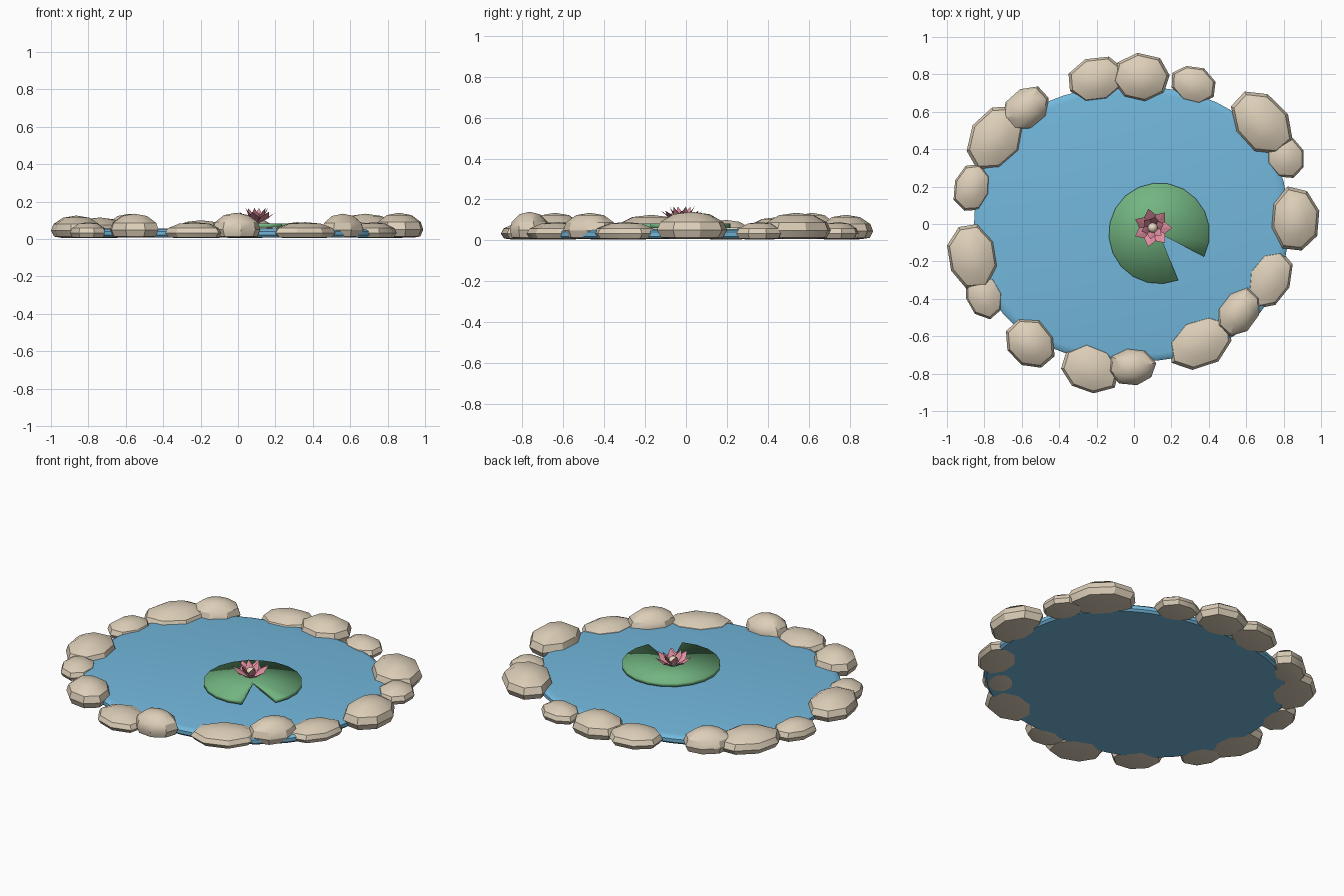
import bpy, bmesh, math, random
from mathutils import Vector, Matrix

random.seed(4)
cube = bpy.data.objects.get("Cube")
if cube:
    bpy.data.objects.remove(cube, do_unlink=True)


def material(name, rgb):
    mat = bpy.data.materials.new(name)
    mat.use_nodes = True
    mat.diffuse_color = (*rgb, 1)
    mat.node_tree.nodes["Principled BSDF"].inputs["Base Color"].default_value = (*rgb, 1)
    return mat


STONE = material("sandy stone", (0.72, 0.62, 0.48))
WATER = material("pond water", (0.17, 0.48, 0.72))
LEAF = material("leaf green", (0.17, 0.46, 0.22))
PINK = material("petal pink", (0.75, 0.27, 0.35))
CREAM = material("flower cream", (0.80, 0.69, 0.53))


def finish(name, bm, mat, smooth_angle=None, recalc=True):
    """Turn a bmesh into a shaded object with one material."""
    if recalc:
        bmesh.ops.recalc_face_normals(bm, faces=bm.faces)
    mesh = bpy.data.meshes.new(name)
    bm.to_mesh(mesh)
    bm.free()
    mesh.materials.append(mat)
    obj = bpy.data.objects.new(name, mesh)
    bpy.context.collection.objects.link(obj)
    if smooth_angle:
        bpy.ops.object.select_all(action="DESELECT")
        obj.select_set(True)
        bpy.context.view_layer.objects.active = obj
        bpy.ops.object.shade_smooth_by_angle(angle=math.radians(smooth_angle))
    return obj


def loft(bm, rings, bottom=True, top=True):
    """Join rings of points with quads and close the ends."""
    loops = [[bm.verts.new(p) for p in ring] for ring in rings]
    n = len(loops[0])
    for low, high in zip(loops, loops[1:]):
        for i in range(n):
            j = (i + 1) % n
            bm.faces.new((low[i], low[j], high[j], high[i]))
    if bottom:
        bm.faces.new(loops[0][::-1])
    if top:
        bm.faces.new(loops[-1])
    return loops


# Pond water: a squarish oval slab with a softened upper edge
def oval(scale, z, sides=48, power=2 / 2.3):
    ring = []
    for i in range(sides):
        a = math.tau * i / sides
        c, s = math.cos(a), math.sin(a)
        ring.append((-0.015 + scale * 0.84 * math.copysign(abs(c) ** power, c),
                     scale * 0.735 * math.copysign(abs(s) ** power, s), z))
    return ring


bm = bmesh.new()
loft(bm, [oval(0.985, 0.008), oval(1, 0.02), oval(1, 0.04), oval(0.985, 0.05), oval(0.95, 0.055)])
finish("pond_water", bm, WATER, 40)

# Rim stones: x, y, half length along the rim, half depth, height
STONES = [
    (-.20, .77, .16, .12, .10), (.04, .78, .155, .13, .125), (.315, .745, .125, .10, .09),
    (.68, .54, .195, .14, .135), (.81, .36, .12, .10, .09), (.86, .025, .175, .135, .14),
    (.725, -.295, .165, .115, .09), (.56, -.47, .14, .105, .135), (.36, -.63, .185, .13, .09),
    (-.01, -.765, .125, .10, .14), (-.235, -.775, .165, .13, .09), (-.555, -.64, .15, .125, .135),
    (-.80, -.385, .125, .10, .09), (-.865, -.17, .18, .135, .125), (-.865, .195, .135, .10, .10),
    (-.74, .46, .185, .135, .115), (-.58, .615, .135, .105, .135)]
# Stone profile: radius factor, height factor
PROFILE = [(0.6, 0.05), (0.88, 0.1), (1, 0.36), (0.9, 0.64), (0.52, 0.91)]


def stone(x, y, length, depth, height):
    bm = bmesh.new()
    sides = 8
    start = random.random()
    jitter = [random.uniform(0.96, 1.06) for _ in range(sides)]
    rings = []
    for r, z in PROFILE:
        rings.append([(length * r * jitter[i] * math.cos(math.tau * (i + start) / sides),
                       depth * r * jitter[i] * math.sin(math.tau * (i + start) / sides),
                       height * z) for i in range(sides)])
    crown = loft(bm, rings, top=False)[-1]
    peak = bm.verts.new((0, 0, height))
    for i in range(sides):
        bm.faces.new((crown[i], crown[(i + 1) % sides], peak))
    turn = Matrix.Rotation(math.atan2(y, x) + math.pi / 2, 4, "Z")
    bmesh.ops.transform(bm, matrix=Matrix.Translation((x, y, 0)) @ turn, verts=bm.verts)
    finish("rim_stone", bm, STONE, 32)


for spec in STONES:
    stone(*spec)

# Lily pad: a thin round leaf with a wedge notch, softly shaded over its edge
bm = bmesh.new()
center = Vector((0.135, -0.05, 0))
steps = 18
layers = []
for z in (0.06, 0.082):
    hub = bm.verts.new(center + Vector((0, 0, z)))
    rim = []
    for i in range(steps + 1):
        a = math.radians(-27.5 + 319.5 * i / steps)
        rim.append(bm.verts.new(center + Vector((0.27 * math.cos(a), 0.27 * math.sin(a), z))))
    for a, b in zip(rim, rim[1:]):
        bm.faces.new((hub, a, b))
    layers.append([hub] + rim)
low, high = layers
for i in range(len(low)):
    j = (i + 1) % len(low)
    bm.faces.new((low[i], low[j], high[j], high[i]))
finish("lily_pad", bm, LEAF, 180)


# Flower: two whorls of folded pointed petals around a round heart
def petals(name, count, offset, base, middle, tip, width):
    bm = bmesh.new()
    for i in range(count):
        spin = Matrix.Translation((0.1, -0.02, 0)) @ Matrix.Rotation(
            math.tau * (i + offset) / count, 4, "Z")
        points = [(base[0], 0, base[1]), (middle[0], -width, middle[1]),
                  (tip[0], 0, tip[1]), (middle[0], width, middle[1])]
        a, b, c, d = [bm.verts.new(spin @ Vector(p)) for p in points]
        bm.faces.new((a, b, c))
        bm.faces.new((a, c, d))
    finish(name, bm, PINK, recalc=False)


petals("outer_petals", 7, 0, (0.01, 0.083), (0.062, 0.112), (0.104, 0.145), 0.034)
petals("inner_petals", 6, 0.3, (0.008, 0.085), (0.038, 0.125), (0.062, 0.165), 0.024)

bm = bmesh.new()
bmesh.ops.create_uvsphere(bm, u_segments=10, v_segments=6, radius=0.027,
                          matrix=Matrix.Translation((0.1, -0.02, 0.115)))
finish("flower_heart", bm, CREAM, 60)
